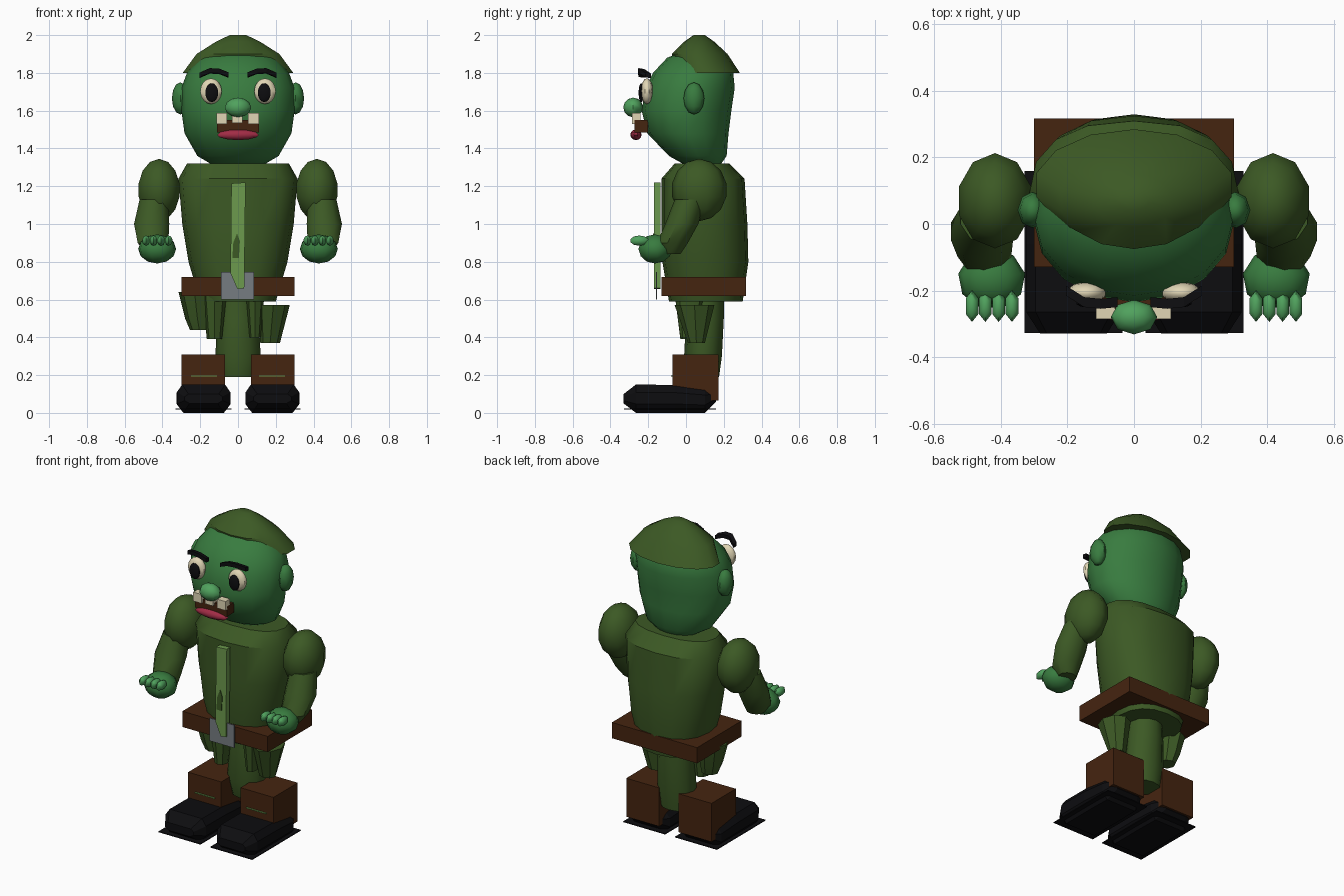
import bpy, bmesh, math
from mathutils import Vector

if "Cube" in bpy.data.objects:
    bpy.data.objects.remove(bpy.data.objects["Cube"], do_unlink=True)


def material(name, r, g, b):
    m = bpy.data.materials.new(name)
    m.use_nodes = True
    m.diffuse_color = (r, g, b, 1)
    node = m.node_tree.nodes["Principled BSDF"]
    node.inputs["Base Color"].default_value = (r, g, b, 1)
    node.inputs["Roughness"].default_value = 0.9
    return m


SKIN = material("green skin", 0.04, 0.2, 0.05)
PALE = material("light green skin", 0.08, 0.36, 0.11)
CLOTH = material("olive cloth", 0.045, 0.1, 0.018)
BROWN = material("brown leather", 0.06, 0.018, 0.005)
BLACK = material("black", 0.004, 0.004, 0.005)
CREAM = material("cream", 0.75, 0.67, 0.46)
RED = material("red lip", 0.36, 0.025, 0.06)
GREY = material("grey metal", 0.18, 0.2, 0.22)
LIME = material("light green trim", 0.15, 0.32, 0.075)


def finish(name, bm, mat, smooth=None):
    bmesh.ops.recalc_face_normals(bm, faces=bm.faces)
    mesh = bpy.data.meshes.new(name)
    bm.to_mesh(mesh)
    bm.free()
    mesh.materials.append(mat)
    ob = bpy.data.objects.new(name, mesh)
    bpy.context.collection.objects.link(ob)
    if smooth:
        bpy.ops.object.select_all(action='DESELECT')
        ob.select_set(True)
        bpy.context.view_layer.objects.active = ob
        bpy.ops.object.shade_smooth_by_angle(angle=math.radians(smooth))
    return ob


def skin_rings(name, rings, mat, smooth=None):
    """Close a stack of equal point rings into a solid."""
    bm = bmesh.new()
    loops = [[bm.verts.new(p) for p in ring] for ring in rings]
    n = len(loops[0])
    for a, b in zip(loops, loops[1:]):
        for i in range(n):
            j = (i + 1) % n
            bm.faces.new((a[i], a[j], b[j], b[i]))
    bm.faces.new(loops[0])
    bm.faces.new(loops[-1])
    return finish(name, bm, mat, smooth)


def loft(name, sections, mat, sides=14, power=1.0, smooth=40):
    """Each section: height, centre x, half width, front y, back y."""
    def bend(v):
        return math.copysign(abs(v) ** power, v)
    rings = []
    for z, cx, rx, front, back in sections:
        ring = []
        for i in range(sides):
            a = math.tau * i / sides + math.pi / 2
            ring.append((cx + rx * bend(math.cos(a)),
                         (front + back) / 2 + (back - front) / 2 * bend(math.sin(a)), z))
        rings.append(ring)
    return skin_rings(name, rings, mat, smooth)


def box(name, lo, hi, mat):
    bm = bmesh.new()
    bmesh.ops.create_cube(bm, size=1)
    for v in bm.verts:
        v.co = Vector([(l + h) / 2 + c * (h - l) for l, h, c in zip(lo, hi, v.co)])
    return finish(name, bm, mat)


def ball(name, centre, radii, mat, u=12, v=8, smooth=50):
    bm = bmesh.new()
    bmesh.ops.create_uvsphere(bm, u_segments=u, v_segments=v, radius=1)
    for p in bm.verts:
        p.co = Vector([c + r * q for c, r, q in zip(centre, radii, p.co)])
    return finish(name, bm, mat, smooth)


def sided_box(name, s, x0, x1, y0, y1, z0, z1, mat):
    return box(name, (min(s * x0, s * x1), y0, z0), (max(s * x0, s * x1), y1, z1), mat)


# Head and cap of hair
loft("head", [(1.31, 0, .13, 0, .18), (1.36, 0, .215, -.09, .215),
              (1.48, 0, .283, -.205, .225), (1.6, 0, .3, -.235, .24),
              (1.72, 0, .3, -.215, .258), (1.8, 0, .27, -.175, .25),
              (1.88, 0, .2, -.1, .2), (1.92, 0, .09, 0, .13)], SKIN, 16)
loft("hair", [(1.8, 0, .3, -.05, .285), (1.9, 0, .225, -.075, .22),
              (1.965, 0, .12, -.01, .15), (2.0, 0, .045, .04, .1)], CLOTH, 14)

# Nose, mouth, lip and teeth
ball("nose", (0, -.28, 1.617), (.07, .052, .052), PALE, 8, 6)
box("mouth", (-.112, -.272, 1.485), (.112, -.2, 1.55), BROWN)
ball("lower_lip", (0, -.265, 1.472), (.116, .03, .028), RED, 10, 6)
for x, low in ((-.086, 1.53), (-.004, 1.535), (.083, 1.53)):
    box("tooth", (x - .029, -.286, low), (x + .029, -.24, 1.587), CREAM)

# Torso, belt, buckle and front fastening
loft("torso", [(.59, 0, .2, -.09, .3), (.8, 0, .262, -.125, .33),
               (1.0, 0, .295, -.13, .325), (1.24, 0, .315, -.13, .31),
               (1.32, 0, .27, -.06, .23)], CLOTH, 16, .85)
box("belt", (-.3, -.13, .62), (.3, .317, .72), BROWN)
box("belt_buckle", (-.09, -.16, .6), (.085, -.153, .745), GREY)
skin_rings("front_strip", [[(-.035, y, 1.215), (.04, y, 1.22), (.033, y, .66), (-.003, y, .655),
                            (-.04, y, .74)] for y in (-.17, -.135)], LIME)
skin_rings("strip_patch", [[(-.03, y, .82), (.005, y, .82), (.01, y, .91),
                            (-.005, y, .95), (-.025, y, .9)] for y in (-.174, -.168)], CLOTH)

# Lower body and hanging cloth
loft("lower_body", [(.19, 0, .1, .02, .175), (.3, 0, .12, -.01, .19),
                    (.5, 0, .11, 0, .2), (.62, 0, .1, 0, .2)], CLOTH, 12)
loft("right_outer_flap", [(.44, -.205, .05, 0, .1), (.5, -.215, .065, -.02, .12),
                          (.64, -.23, .085, -.05, .15)], CLOTH, 8)
loft("right_inner_flap", [(.39, -.125, .04, -.03, .06), (.63, -.125, .065, -.06, .1)], CLOTH, 8)
loft("left_outer_flap", [(.37, .17, .052, .01, .1), (.57, .187, .087, -.06, .15)], CLOTH, 8)
loft("left_inner_flap", [(.4, .09, .03, -.03, .06), (.63, .09, .05, -.06, .1)], CLOTH, 8)


def shoe_section(s, y, low, high, half):
    """Box outline with chamfered corners across the shoe."""
    cx, h = .182, high - low
    outline = ((-.75, 0), (.75, 0), (1, .3), (1, .72), (.8, 1), (-.8, 1), (-1, .72), (-1, .3))
    return [(s * (cx + half * u), y, low + h * v) for u, v in outline]


for s, side in ((1, "left"), (-1, "right")):
    # Face details
    ball(side + "_ear", (s * .305, .042, 1.665), (.045, .055, .085), SKIN, 8, 6)
    ball(side + "_eye", (s * .143, -.207, 1.703), (.06, .033, .068), CREAM, 10, 8)
    ball(side + "_pupil", (s * .139, -.237, 1.695), (.036, .014, .05), BLACK, 10, 8)
    brow = []
    for x, y, z in ((.05, -.235, 1.79), (.1, -.24, 1.81), (.15, -.235, 1.812), (.205, -.2, 1.788)):
        brow.append([(s * x, y + dy, z + dz) for dy, dz in
                     ((-.015, -.012), (.015, -.016), (.015, .008), (-.015, .013))])
    skin_rings(side + "_eyebrow", brow, BLACK)

    # Arm, hand and fingers
    ball(side + "_shoulder", (s * .418, .07, 1.18), (.116, .147, .165), CLOTH, 10, 7)
    loft(side + "_forearm", [(.84, s * .435, .055, -.13, -.03), (.9, s * .45, .085, -.155, .01),
                             (1.0, s * .457, .098, -.11, .065), (1.13, s * .445, .08, -.06, .11)],
         CLOTH, 10)
    ball(side + "_hand", (s * .428, -.165, .868), (.102, .092, .077), SKIN, 9, 6)
    for i in range(4):
        ball(side + "_finger", (s * (.367 + i * .04), -.247, .912), (.023, .05, .027), PALE, 6, 5)

    # Boot cuff, trim, shoe and flat sole
    sided_box(side + "_cuff", s, .068, .3, -.072, .172, .065, .31, BROWN)
    sided_box(side + "_cuff_trim", s, .11, .25, -.079, -.07, .192, .199, LIME)
    skin_rings(side + "_shoe", [shoe_section(s, *row) for row in
                                ((-.33, .05, .1, .1), (-.265, .004, .15, .142),
                                 (-.06, .004, .148, .143), (.1, .004, .13, .138),
                                 (.16, .06, .115, .1))], BLACK)
    sided_box(side + "_sole", s, .035, .33, -.328, .16, .018, .023, BLACK)

# Rest the shoes exactly on the ground
for ob in bpy.data.objects:
    if ob.name.endswith("_shoe"):
        for v in ob.data.vertices:
            if v.co.z < .005:
                v.co.z = 0
